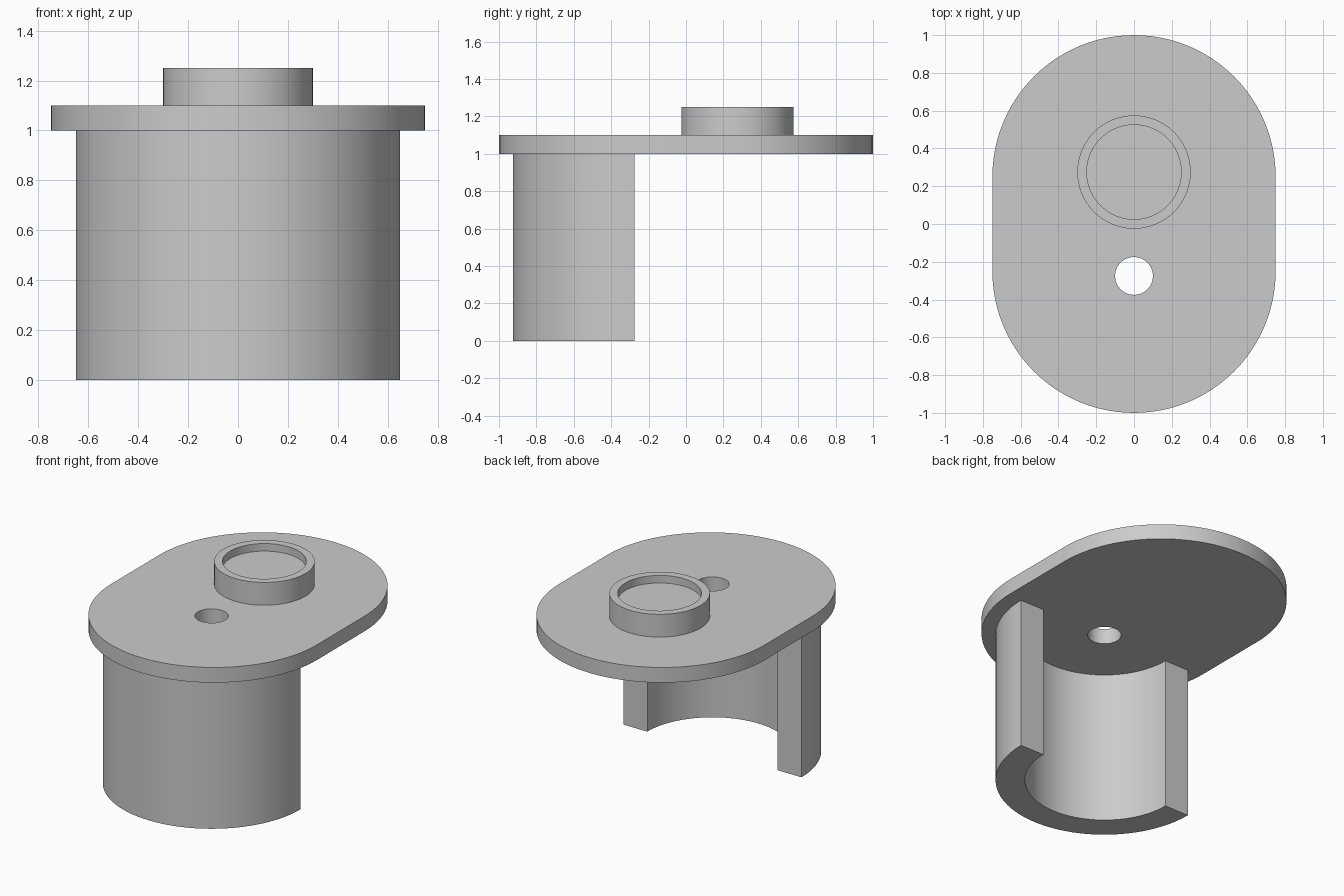
import bpy, bmesh
from math import pi, cos, sin, radians

if "Cube" in bpy.data.objects:
    bpy.data.objects.remove(bpy.data.objects["Cube"], do_unlink=True)

grey = bpy.data.materials.new("plain_grey")
grey.use_nodes = True
grey.diffuse_color = (0.6, 0.6, 0.6, 1)
grey.node_tree.nodes["Principled BSDF"].inputs["Base Color"].default_value = grey.diffuse_color

SEGMENTS = 96          # per full turn
WALL_Y, BOSS_Y = -0.275, 0.275
PLATE_Z, PLATE_TOP = 1.0, 1.1


def arc(radius, cy, start, end):
    """Points along an arc centred on (0, cy), angles in turns."""
    n = round(abs(end - start) * SEGMENTS)
    angles = [2 * pi * (start + (end - start) * i / n) for i in range(n + 1)]
    return [(radius * cos(a), cy + radius * sin(a)) for a in angles]


def finish(name, bm):
    bmesh.ops.recalc_face_normals(bm, faces=bm.faces)
    mesh = bpy.data.meshes.new(name)
    bm.to_mesh(mesh)
    bm.free()
    mesh.materials.append(grey)
    obj = bpy.data.objects.new(name, mesh)
    bpy.context.collection.objects.link(obj)
    bpy.ops.object.select_all(action='DESELECT')
    obj.select_set(True)
    bpy.context.view_layer.objects.active = obj
    bpy.ops.object.shade_smooth_by_angle(angle=radians(30))
    return obj


def extruded(name, loops, z0, z1):
    """Solid from closed outlines; outlines after the first are holes."""
    bm = bmesh.new()
    edges = []
    for loop in loops:
        verts = [bm.verts.new((x, y, z0)) for x, y in loop]
        edges += [bm.edges.new((verts[i - 1], verts[i])) for i in range(len(verts))]
    bmesh.ops.triangle_fill(bm, use_beauty=True, edges=edges)
    result = bmesh.ops.extrude_face_region(bm, geom=bm.faces[:], use_keep_orig=True)
    top = [g for g in result["geom"] if isinstance(g, bmesh.types.BMVert)]
    bmesh.ops.translate(bm, verts=top, vec=(0, 0, z1 - z0))
    return finish(name, bm)


def lathed(name, profile, cy):
    """Revolve an (r, z) profile around the vertical axis at (0, cy)."""
    bm = bmesh.new()
    verts = [bm.verts.new((r, cy, z)) for r, z in profile]
    edges = [bm.edges.new(pair) for pair in zip(verts, verts[1:])]
    bmesh.ops.spin(bm, geom=verts + edges, cent=(0, cy, 0), axis=(0, 0, 1),
                   angle=2 * pi, steps=SEGMENTS, use_duplicate=False)
    bmesh.ops.remove_doubles(bm, verts=bm.verts, dist=1e-4)
    return finish(name, bm)


# Rounded cover plate with a through hole
outline = arc(0.75, 0.25, 0, 0.5) + arc(0.75, -0.25, 0.5, 1)
hole = arc(0.1, WALL_Y, 0, 1)[:-1]
extruded("cover_plate", [outline, hole], PLATE_Z, PLATE_TOP)

# Half-round wall hanging under the front of the plate
half_ring = arc(0.65, WALL_Y, 0.5, 1) + arc(0.475, WALL_Y, 1, 0.5)
extruded("half_round_wall", [half_ring], 0, PLATE_Z)

# Raised round boss with a shallow recess
lathed("round_boss", [(0, 1.2), (0.25, 1.2), (0.25, 1.25), (0.3, 1.25), (0.3, PLATE_TOP)], BOSS_Y)
